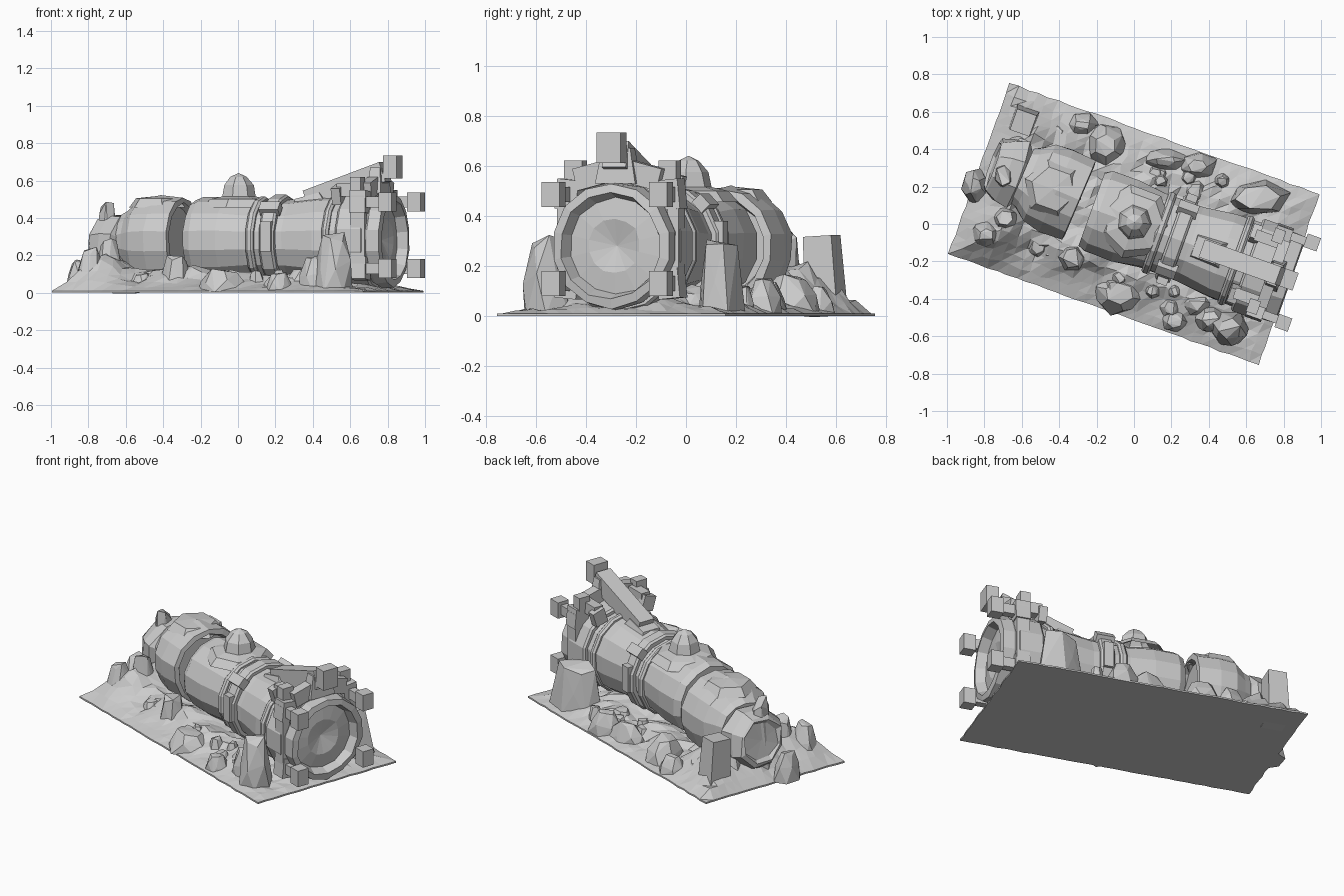
import bpy, bmesh, math, random
from mathutils import Matrix, Vector, noise

random.seed(4)
if "Cube" in bpy.data.objects:
    bpy.data.objects.remove(bpy.data.objects["Cube"])

stone = bpy.data.materials.new("stone_grey")
stone.use_nodes = True
GREY = (0.6, 0.6, 0.6, 1)
stone.diffuse_color = GREY
stone.node_tree.nodes["Principled BSDF"].inputs["Base Color"].default_value = GREY

TURN = Matrix.Rotation(math.radians(-19.7), 4, 'Z')   # pipe runs diagonally
AXIS_Z = 0.28


def finish(name, bm, turn=True):
    bmesh.ops.recalc_face_normals(bm, faces=bm.faces)
    if turn:
        bm.transform(TURN)
    mesh = bpy.data.meshes.new(name)
    bm.to_mesh(mesh)
    bm.free()
    mesh.materials.append(stone)
    obj = bpy.data.objects.new(name, mesh)
    bpy.context.collection.objects.link(obj)
    return obj


def lathe(name, profile, sides=16, place=None, jitter=0.0):
    """Revolve (along, radius) pairs around the x axis."""
    bm = bmesh.new()
    rings = []
    for a, r in profile:
        if r == 0:
            rings.append([bm.verts.new((a, 0, 0))] * sides)
            continue
        ring = []
        for i in range(sides):
            t = math.tau * (i + 0.5) / sides
            k = r + random.uniform(-jitter, jitter)
            ring.append(bm.verts.new((a, k * math.cos(t), k * math.sin(t))))
        rings.append(ring)
    for p, q in zip(rings, rings[1:]):
        for i in range(sides):
            j = (i + 1) % sides
            corners = list(dict.fromkeys((p[i], p[j], q[j], q[i])))
            if len(corners) > 2:
                bm.faces.new(corners)
    bm.transform(place or Matrix.Translation((0, 0, AXIS_Z)))
    return finish(name, bm)


def block(name, centre, size, tilt=0, roll=0, taper=1.0):
    bm = bmesh.new()
    bmesh.ops.create_cube(bm, size=1)
    for v in bm.verts:
        if v.co.z > 0:
            v.co.x *= taper
            v.co.y *= taper
    bm.transform(Matrix.Translation(centre) @ Matrix.Rotation(roll, 4, 'X')
                 @ Matrix.Rotation(tilt, 4, 'Y') @ Matrix.Diagonal((*size, 1)))
    return finish(name, bm)


def rock(name, x, y, rx, ry, height, top=0.6):
    """Rough tapered boulder from a hull of jittered rings."""
    bm = bmesh.new()
    for level, width in ((0, 1.15), (0.55, 0.95), (1.0, top)):
        spin = random.random()
        for i in range(6):
            t = spin + math.tau * i / 6
            w = width * random.uniform(0.85, 1.1)
            z = height * (level - (random.uniform(0, 0.18) if level else 0))
            bm.verts.new((x + rx * w * math.cos(t), y + ry * w * math.sin(t), max(z, 0.004)))
    hull = bmesh.ops.convex_hull(bm, input=bm.verts)
    bmesh.ops.delete(bm, geom=list({g for g in hull["geom_interior"] + hull["geom_unused"]
                                    if isinstance(g, bmesh.types.BMVert)}), context='VERTS')
    return finish(name, bm, turn=False)


def ramp(value):
    return max(0.0, min(1.0, value))


# Rough ground slab with a flat underside, mounded at the rear
HALF_U, HALF_V = 0.88, 0.485
NU, NV = 32, 18
bm = bmesh.new()
grid = []
for i in range(NU + 1):
    row = []
    for j in range(NV + 1):
        u = HALF_U * (2 * i / NU - 1)
        v = HALF_V * (2 * j / NV - 1)
        edge = min(HALF_U - abs(u), HALF_V - abs(v))
        rise = ramp(edge / 0.22)
        bump = noise.noise(Vector((u * 6, v * 6, 2.3)))
        peak = 0.08 + 0.12 * ramp((-u - 0.42) * 4) - 0.03 * ramp((u - 0.5) * 4)
        z = 0.01 + rise * (peak + 0.06 * bump + random.uniform(-0.012, 0.012))
        wob = 0.004 if edge < 0.01 else 0.01
        row.append(bm.verts.new((u + random.uniform(-wob, wob),
                                 v + random.uniform(-wob, wob), max(z, 0.01))))
    grid.append(row)
for i in range(NU):
    for j in range(NV):
        a, b, c, d = grid[i][j], grid[i + 1][j], grid[i + 1][j + 1], grid[i][j + 1]
        bm.faces.new((a, b, c))
        bm.faces.new((a, c, d))
rim = ([r[0] for r in grid] + grid[-1][1:] + [r[-1] for r in reversed(grid[:-1])]
       + grid[0][-2:0:-1])
low = [bm.verts.new((v.co.x, v.co.y, 0)) for v in rim]
for k in range(len(rim)):
    n = (k + 1) % len(rim)
    bm.faces.new((rim[k], low[k], low[n], rim[n]))
bm.faces.new(low)
finish("ground", bm)

# Main pipe with recessed mouth
lathe("main_pipe", [(-0.24, 0), (-0.24, 0.21), (-0.2, 0.23), (-0.05, 0.232), (0.1, 0.212),
                    (0.32, 0.215), (0.5, 0.238), (0.6, 0.24), (0.8, 0.245), (0.82, 0.255),
                    (0.885, 0.25), (0.892, 0.213), (0.835, 0.193), (0.845, 0.11), (0.815, 0)],
      sides=14, jitter=0.005)

# Broken-off rear section, slightly out of line, with a narrower plugged cap
rear_place = Matrix.Translation((-0.45, 0.03, 0.275)) @ Matrix.Rotation(-0.06, 4, 'Z')
lathe("rear_pipe", [(0.1, 0), (0.1, 0.19), (0.135, 0.205), (0.13, 0.232), (0.0, 0.242),
                    (-0.1, 0.225), (-0.16, 0.18), (-0.2, 0.155), (-0.2, 0)],
      sides=14, place=rear_place, jitter=0.006)
cap_place = Matrix.Translation((-0.71, 0.04, 0.24)) @ Matrix.Rotation(0.12, 4, 'Y')
lathe("rear_cap", [(0.1, 0), (0.1, 0.14), (0.06, 0.165), (0.03, 0.195), (-0.04, 0.19),
                   (-0.1, 0.155), (-0.11, 0.135), (-0.095, 0.12), (-0.09, 0)],
      sides=8, place=cap_place, jitter=0.012)

# Raised collars
for name, start, end, r in (("thin_collar", 0.12, 0.165, 0.235), ("clamp_collar", 0.2, 0.285, 0.245),
                            ("rib_collar", 0.56, 0.6, 0.258), ("mouth_housing", 0.64, 0.8, 0.268)):
    lathe(name, [(start, 0.18), (start, r - 0.01), (start + 0.012, r), (end - 0.012, r),
                 (end, r - 0.01), (end, 0.18)], sides=14)

# Domed valve on top, and a low plate on the rear section
UP = Matrix.Rotation(-math.pi / 2, 4, 'Y')
lathe("valve_dome", [(0, 0.2), (0.045, 0.16), (0.06, 0.095), (0.12, 0.08), (0.165, 0.045), (0.185, 0)],
      sides=7, place=Matrix.Translation((0, 0.01, 0.455)) @ UP, jitter=0.004)
lathe("rear_plate", [(0, 0.16), (0.05, 0.12), (0.062, 0)],
      sides=6, place=Matrix.Translation((-0.47, 0.03, 0.455)) @ UP)

# Fixtures mirrored on both sides of the pipe
for side, tag in ((1, "left"), (-1, "right")):
    for z, level in ((0.485, "upper"), (0.13, "lower")):
        block(f"{level}_lug_{tag}", (0.93, side * 0.228, z), (0.075, 0.075, 0.1))
        block(f"{level}_arm_{tag}", (0.85, side * 0.222, z), (0.12, 0.045, 0.06))
        block(f"{level}_mount_{tag}", (0.77, side * 0.215, z), (0.09, 0.09, 0.12), roll=side * 0.1)
    block(f"side_bar_{tag}", (0.77, side * 0.235, 0.3), (0.08, 0.045, 0.44))
    block(f"clamp_clasp_{tag}", (0.245, side * 0.17, 0.45), (0.11, 0.06, 0.05), roll=-side * 0.8)
    block(f"clamp_foot_{tag}", (0.245, side * 0.235, 0.3), (0.06, 0.04, 0.16))
    block(f"crown_tooth_{tag}", (0.75, side * 0.2, 0.58), (0.06, 0.075, 0.08))
    block(f"crown_link_{tag}", (0.7, side * 0.165, 0.55), (0.14, 0.06, 0.07))
    block(f"crown_step_{tag}", (0.63, side * 0.17, 0.525), (0.05, 0.08, 0.09), roll=-side * 0.3)
    block(f"housing_shoulder_{tag}", (0.79, side * 0.115, 0.56), (0.06, 0.13, 0.09), roll=-side * 0.25)

# Sloping beam rising to the block above the mouth
block("top_beam", (0.62, 0, 0.57), (0.46, 0.1, 0.11), tilt=-0.34)
block("beam_foot", (0.42, 0, 0.485), (0.2, 0.16, 0.07), tilt=-0.25, taper=0.7)
block("beam_head", (0.8, 0, 0.6), (0.08, 0.17, 0.14), taper=0.7)
block("top_lug", (0.88, 0, 0.672), (0.075, 0.1, 0.122))

# Square standing stone at the rear corner
block("standing_stone", (-0.74, 0.32, 0.16), (0.13, 0.14, 0.32), roll=0.06, taper=0.85)

# Boulders: x, y, x radius, y radius, height, top width
boulders = [
    (0.51, -0.56, 0.1, 0.09, 0.33, 0.65), (0.41, -0.51, 0.08, 0.07, 0.2, 0.6),
    (0.66, 0.14, 0.15, 0.09, 0.31, 0.8), (-0.08, -0.37, 0.13, 0.1, 0.13, 0.6),
    (-0.33, -0.18, 0.075, 0.075, 0.2, 0.75), (0.22, -0.52, 0.07, 0.06, 0.11, 0.6),
    (0.34, -0.43, 0.1, 0.07, 0.13, 0.5), (-0.15, 0.42, 0.1, 0.11, 0.17, 0.6),
    (-0.7, 0.26, 0.06, 0.08, 0.5, 0.7), (-0.79, -0.06, 0.08, 0.08, 0.25, 0.5),
    (-0.69, 0.03, 0.08, 0.07, 0.3, 0.6), (-0.6, 0.42, 0.09, 0.07, 0.22, 0.6),
    (-0.85, 0.2, 0.07, 0.09, 0.18, 0.5), (0.17, 0.34, 0.11, 0.06, 0.14, 0.5),
    (0.34, 0.31, 0.1, 0.07, 0.15, 0.5), (-0.28, 0.53, 0.08, 0.06, 0.12, 0.5)]
for n, spec in enumerate(boulders):
    rock(f"boulder_{n + 1}", *spec)

# Low rubble half sunk beside the pipe
for n in range(16):
    u = random.uniform(-0.65, 0.6)
    v = random.choice((-1, 1)) * random.uniform(0.26, 0.38)
    spot = TURN @ Vector((u, v, 0))
    s = random.uniform(0.04, 0.07)
    rock(f"rubble_{n + 1}", spot.x, spot.y, s, s, random.uniform(0.09, 0.13))
